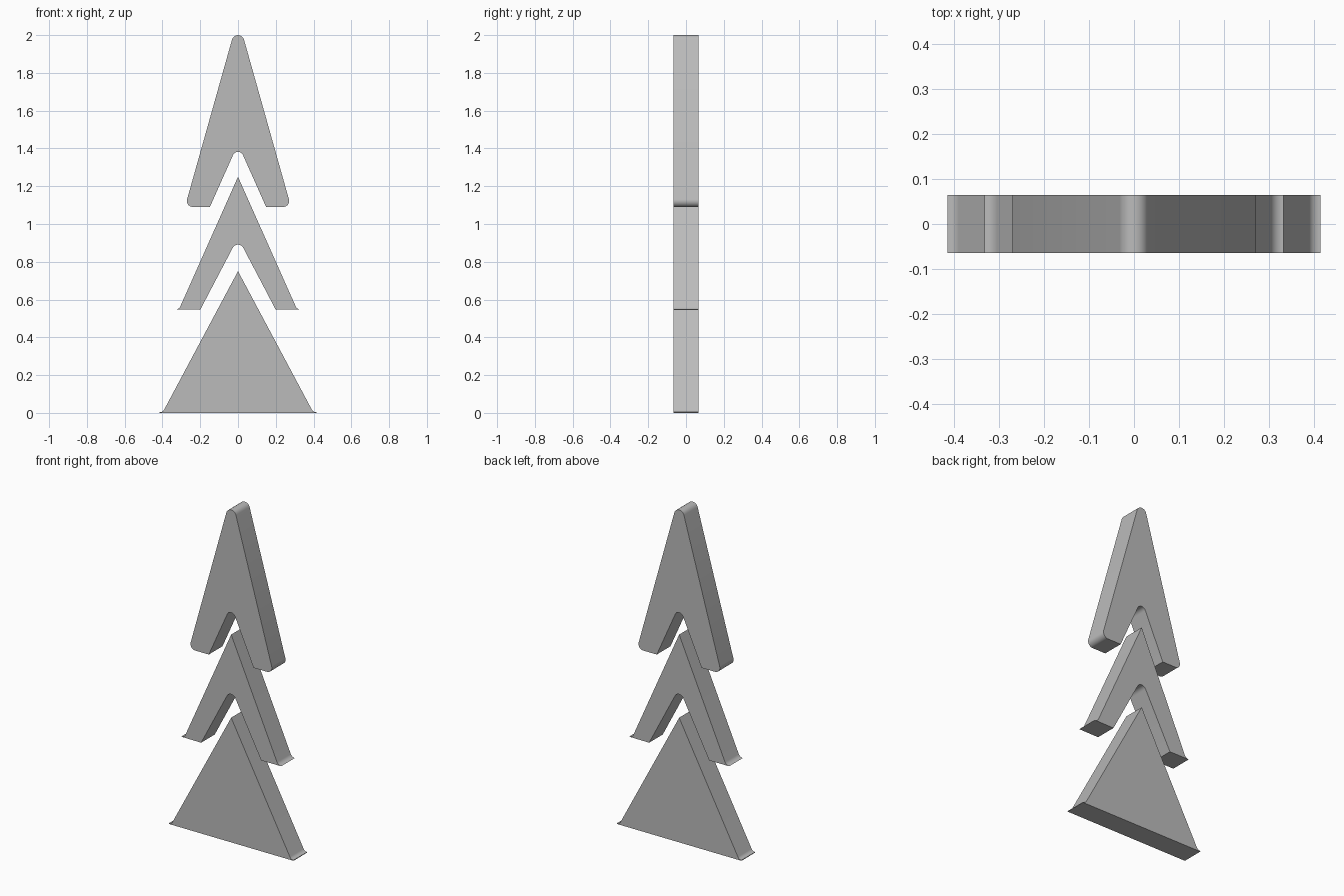
import bpy
import bmesh
import math
from mathutils import Vector

DEPTH = 0.13
SEGMENTS = 10

cube = bpy.data.objects.get("Cube")
if cube:
    bpy.data.objects.remove(cube, do_unlink=True)

grey = bpy.data.materials.new("plain_grey")
grey.use_nodes = True
colour = (0.5, 0.5, 0.5, 1)
grey.diffuse_color = colour
grey.node_tree.nodes["Principled BSDF"].inputs["Base Color"].default_value = colour


def fillet(before, corner, after, radius):
    """Points of an arc that rounds one corner."""
    u = (before - corner).normalized()
    v = (after - corner).normalized()
    half = u.angle(v) / 2
    centre = corner + (u + v).normalized() * radius / math.sin(half)
    tangent = radius / math.tan(half)
    start = corner + u * tangent - centre
    end = corner + v * tangent - centre
    sweep = start.angle(end)
    arc = []
    for i in range(SEGMENTS + 1):
        t = i / SEGMENTS
        arc.append(centre + (start * math.sin((1 - t) * sweep)
                             + end * math.sin(t * sweep)) / math.sin(sweep))
    return arc


def build_tier(name, right_half):
    """Mirror a half outline of (x, z, radius), round it and extrude it."""
    left_half = [(-x, z, r) for x, z, r in reversed(right_half) if x > 0]
    outline = right_half + left_half
    pts = [Vector((x, z)) for x, z, r in outline]
    profile = []
    for i, (x, z, r) in enumerate(outline):
        if r:
            profile += fillet(pts[i - 1], pts[i], pts[(i + 1) % len(pts)], r)
        else:
            profile.append(pts[i])

    bm = bmesh.new()
    face = bm.faces.new([bm.verts.new((p.x, -DEPTH / 2, p.y)) for p in profile])
    extruded = bmesh.ops.extrude_face_region(bm, geom=[face])["geom"]
    verts = [g for g in extruded if isinstance(g, bmesh.types.BMVert)]
    bmesh.ops.translate(bm, verts=verts, vec=(0, DEPTH, 0))
    bmesh.ops.remove_doubles(bm, verts=bm.verts, dist=0.0001)
    bmesh.ops.recalc_face_normals(bm, faces=bm.faces)
    mesh = bpy.data.meshes.new(name)
    bm.to_mesh(mesh)
    bm.free()
    mesh.materials.append(grey)
    obj = bpy.data.objects.new(name, mesh)
    bpy.context.collection.objects.link(obj)
    bpy.ops.object.select_all(action="DESELECT")
    obj.select_set(True)
    bpy.context.view_layer.objects.active = obj
    bpy.ops.object.shade_smooth_by_angle(angle=math.radians(30))


# Top tier: rounded tip, rounded outer corners and a rounded notch
build_tier("top_tier", [
    (0, 2.089, 0.033), (0.281, 1.09, 0.032),
    (0.149, 1.09, 0), (0, 1.424, 0.0285)])

# Middle tier: sharp tip, flared feet and a rounded notch
build_tier("middle_tier", [
    (0, 1.25, 0), (0.313, 0.547, 0.03), (0.333, 0.547, 0),
    (0.2, 0.546, 0), (0, 0.927, 0.0316)])

# Bottom tier: solid triangle with flared feet on a thin base
build_tier("bottom_tier", [
    (0, 0.75, 0), (0.398, 0.004, 0.026), (0.415, 0.004, 0), (0.415, 0, 0)])
